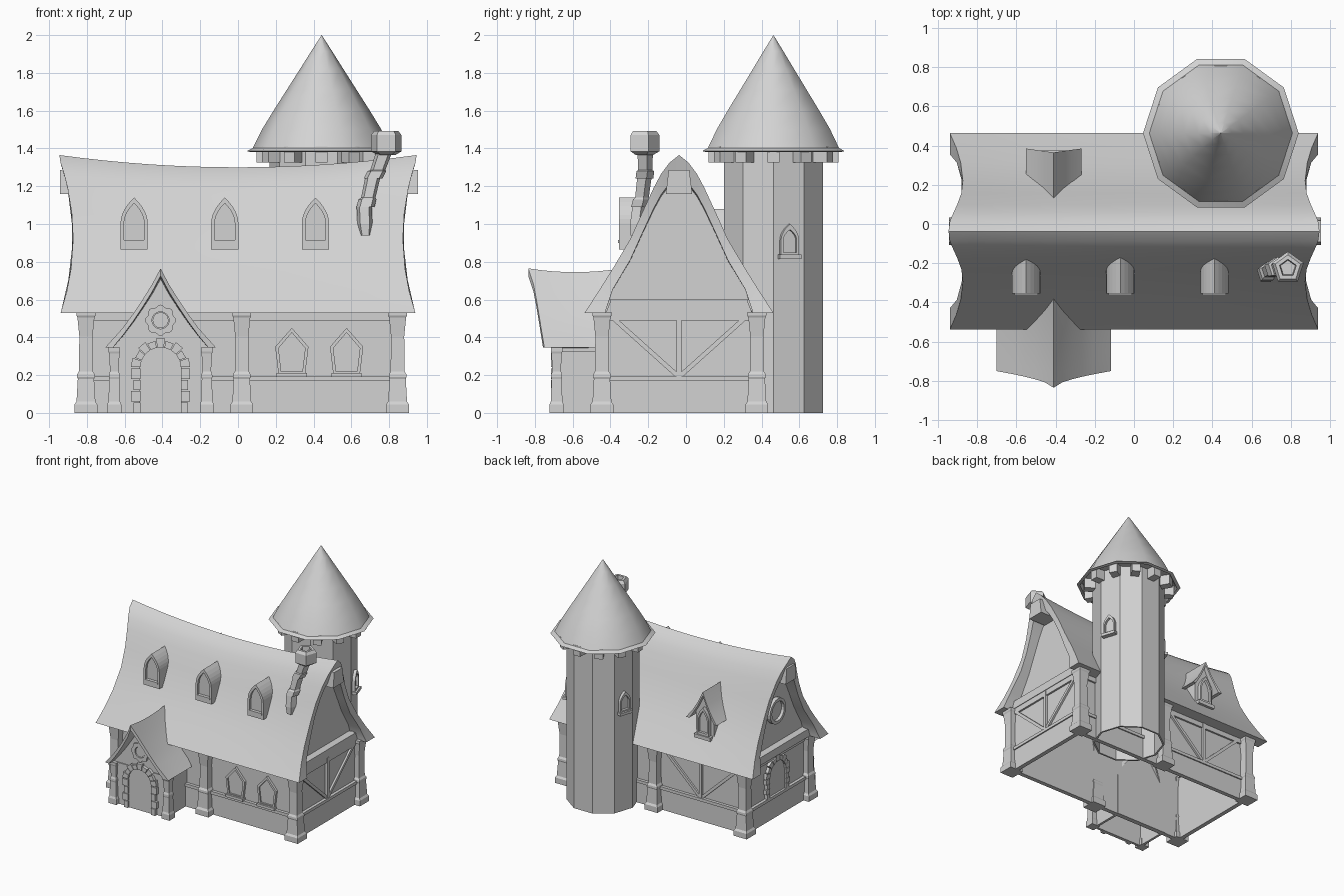
import bpy, bmesh, math
from mathutils import Vector

if "Cube" in bpy.data.objects:
    bpy.data.objects.remove(bpy.data.objects["Cube"])

GREY = (0.65, 0.65, 0.65, 1)
mat = bpy.data.materials.new("light_grey")
mat.use_nodes = True
mat.diffuse_color = GREY
mat.node_tree.nodes["Principled BSDF"].inputs["Base Color"].default_value = GREY

MID = -0.037                      # y of the house ridge
PX = -0.41                        # x of the porch and back dormer
FRONT, BACK, LEFT, RIGHT = -90, 90, 180, 0


def build(name, verts, faces, smooth=None):
    me = bpy.data.meshes.new(name)
    me.from_pydata([tuple(v) for v in verts], [], faces)
    bm = bmesh.new()
    bm.from_mesh(me)
    bmesh.ops.remove_doubles(bm, verts=bm.verts, dist=0.0002)
    bmesh.ops.recalc_face_normals(bm, faces=bm.faces)
    bm.to_mesh(me)
    bm.free()
    me.materials.append(mat)
    if smooth:
        me.polygons.foreach_set("use_smooth", [True] * len(me.polygons))
        me.set_sharp_from_angle(angle=math.radians(smooth))
    ob = bpy.data.objects.new(name, me)
    bpy.context.collection.objects.link(ob)


def facing(deg, x, y):
    """Map (across, up, outward) onto a vertical wall that faces deg."""
    a = math.radians(deg)
    c, s = math.cos(a), math.sin(a)
    return lambda u, v, w: Vector((x - s * u + c * w, y + c * u + s * w, v))


def level(u, v, w):
    return Vector((u, v, w))


def panel(name, at, pts, w0, w1):
    n = len(pts)
    verts = [at(u, v, w) for w in (w0, w1) for u, v in pts]
    faces = [tuple(range(n)), tuple(range(n, 2 * n))]
    faces += [(i, (i + 1) % n, n + (i + 1) % n, n + i) for i in range(n)]
    build(name, verts, faces)


def ring(name, at, outer, inner, w0, w1):
    n = len(outer)
    verts = [at(u, v, w) for loop, w in ((outer, w0), (outer, w1), (inner, w1), (inner, w0)) for u, v in loop]
    faces = [(k * n + i, k * n + (i + 1) % n, (k + 1) % 4 * n + (i + 1) % n, (k + 1) % 4 * n + i)
             for k in range(4) for i in range(n)]
    build(name, verts, faces)


def rect(u0, u1, v0, v1):
    return [(u0, v0), (u1, v0), (u1, v1), (u0, v1)]


def hollow(name, x0, x1, y0, y1, z0, z1, t=0.02):
    ring(name, level, rect(x0, x1, y0, y1), rect(x0 + t, x1 - t, y0 + t, y1 - t), z0, z1)


def beam(name, at, p, q, width, w0, w1):
    p, q = Vector(p), Vector(q)
    d = (q - p).normalized() * width / 2
    n = Vector((-d.y, d.x))
    panel(name, at, [p + n, p - n, q - n, q + n], w0, w1)


def arch(half, base, spring, top, pointed=True, n=6):
    side = []
    for i in range(n + 1):
        k = i / n
        u, v = (1 - k * k, k) if pointed else (math.cos(k * math.pi / 2), math.sin(k * math.pi / 2))
        side.append((half * u, spring + (top - spring) * v))
    return [(-half, base), (half, base)] + side + [(-u, v) for u, v in side[-2::-1]]


def loft(name, rings, n, phase=0, smooth=None):
    """Stack of regular polygons given as (x, y, z, radius)."""
    verts = []
    for x, y, z, r in rings:
        for i in range(n):
            a = math.radians(phase) + math.tau * i / n
            verts.append((x + r * math.cos(a), y + r * math.sin(a), z))
    faces = [(k * n + i, k * n + (i + 1) % n, (k + 1) * n + (i + 1) % n, (k + 1) * n + i)
             for k in range(len(rings) - 1) for i in range(n)]
    faces += [tuple(range(n)), tuple(range(len(verts) - n, len(verts)))]
    build(name, verts, faces, smooth)


def post(name, x, y, h, s=1.0):
    prof = [(.06, 0), (.06, .045), (.05, .06), (.043, .18), (.047, .19), (.046, .205),
            (.037, .22), (.035, h - .13), (.045, h - .03), (.05, h - .02), (.05, h)]
    loft(name, [(x, y, z, r * s * math.sqrt(2)) for r, z in prof], 4, 45)


def mirrored(prof):
    return [(-d, z) for d, z in prof[:0:-1]] + prof


def inset(prof, drop):
    eave_d, eave_z = prof[-1]
    return [(min(d, eave_d - drop), max(z - drop, eave_z)) for d, z in prof]


def roof(name, prof, drop, place, cols=12):
    """Solid gabled roof with flat eaves; prof is (offset, height) from ridge to eave."""
    outer = mirrored(prof)
    loop = outer + mirrored(inset(prof, drop))[::-1]
    m = len(loop)
    verts = [place(d, z, 2 * j / cols - 1) for j in range(cols + 1) for d, z in loop]
    faces = [(j * m + i, j * m + (i + 1) % m, (j + 1) * m + (i + 1) % m, (j + 1) * m + i)
             for j in range(cols) for i in range(m)]
    faces += [(b + i, b + i + 1, b + m - 2 - i, b + m - 1 - i)
              for b in (0, cols * m) for i in range(len(outer) - 1)]
    build(name, verts, faces, 30)


def v_frame(name, at, half, z0=0.19, z1=0.53):
    beam(name + "_stud", at, (0, z0), (0, z1), .026, 0, .02)
    for s in (-1, 1):
        beam(name + "_brace", at, (s * half, z1), (0, z0), .024, 0, .016)


def stone_arch(name, at, half, base, spring):
    panel(name + "_panel", at, arch(half, base, spring, spring + half, False), 0, .008)
    for s in (-1, 1):                                     # jamb stones
        rows = 4
        h = (spring - base) / rows
        for i in range(rows):
            out = half + (.045 if i % 2 else .032)
            panel(name + "_jamb", at, rect(s * (half - .005), s * out, base + i * h, base + i * h + h * .92), 0, .025)
    for i in range(9):                                    # arch stones
        a0, a1 = math.pi * (i + .05) / 9, math.pi * (i + .95) / 9
        out = half + (.032 if i % 2 else .045)
        pts = [(r * math.cos(a), spring + r * math.sin(a))
               for r, a in ((half - .005, a0), (out, a0), (out, a1), (half - .005, a1))]
        panel(name + "_voussoir", at, pts, 0, .025)


def arch_window(name, at, half, z0, z1, w0, w1, sill=.03):
    spring = z0 + (z1 - z0) * .5
    ring(name + "_frame", at, arch(half, z0, spring, z1), arch(half * .74, z0 + sill, spring, z1 - .03), w0, w1)
    panel(name + "_pane", at, arch(half * .8, z0 + sill * .7, spring, z1 - .025), w0, w1 - .02)


def circle(r, z, n=20, wave=0.0):
    return [((r + wave * math.cos(8 * a)) * math.cos(a), z + (r + wave * math.cos(8 * a)) * math.sin(a))
            for a in (math.tau * i / n for i in range(n))]


# House walls, plinth and rails
hollow("house_walls", -.80, .84, -.425, .35, 0, .60)
hollow("plinth", -.815, .855, -.44, .365, 0, .17)
hollow("plinth_rail", -.825, .865, -.45, .375, .17, .195, .03)
hollow("top_rail", -.815, .855, -.44, .365, .49, .535)
for x in (-.805, .02, .845):
    for y in (-.445, .375):
        post("wall_post", x, y, .535)

# House roof with sagging ridge and flared, curved ends
PROF = [(0, 1.365), (.05, 1.325), (.095, 1.265), (.135, 1.19), (.195, 1.06), (.258, .92),
        (.35, .765), (.425, .645), (.50, .53)]


def house_point(d, z, t):
    u = (z - .53) / .835
    end = .873 + .073 * min(1, abs(2 * u - .95)) ** 2
    return (t * end, MID + d, z - .065 * u * (1 - t * t))


roof("house_roof", PROF, .11, house_point, 16)

# Gable ends with ridge block and rail
for deg, x in ((RIGHT, .80), (LEFT, -.79)):
    at = facing(deg, x, MID)
    panel("gable_wall", at, mirrored(inset(PROF, .11)), -.02, 0)
    panel("gable_rail", at, [(-.385, .535), (.385, .535), (.36, .60), (-.36, .60)], 0, .06)
    panel("ridge_block", at, [(-.07, 1.16), (.07, 1.16), (.055, 1.285), (-.055, 1.285)], 0, .153)

# Timber framing
v_frame("right_frame", facing(RIGHT, .84, MID), .38)
v_frame("back_frame", facing(BACK, -.39, .35), .36)

# Left end: stone arched window and round window
stone_arch("left_arch", facing(LEFT, -.80, MID), .11, .195, .36)
at = facing(LEFT, -.79, MID)
ring("round_window_frame", at, circle(.105, .88), circle(.08, .88), 0, .035)
panel("round_window_pane", at, circle(.085, .88), 0, .01)

# Front wall windows with pointed heads
shape = [(-.07, .20), (.07, .20), (.088, .35), (0, .45), (-.088, .35)]
for x in (.285, .575):
    at = facing(FRONT, x, -.425)
    ring("front_window_frame", at, shape, [(u * .8, .31 + (v - .31) * .82) for u, v in shape], 0, .02)
    panel("front_window_pane", at, [(u * .85, .31 + (v - .31) * .85) for u, v in shape], 0, .008)
    panel("front_window_sill", at, rect(-.08, .08, .19, .212), 0, .035)

# Arched front dormers
for x in (-.55, -.07, .41):
    at = facing(FRONT, x, -.355)
    arch_window("front_dormer", at, .072, .865, 1.14, -.20, 0, .045)
    panel("front_dormer_sill", at, rect(-.06, .06, .90, .915), -.03, .006)

# Back dormer with its own gabled roof
at = facing(BACK, PX, .335)
panel("back_dormer_wall", at, [(-.085, .68), (.085, .68), (.085, .90), (0, 1.05), (-.085, .90)], -.2, 0)
arch_window("back_dormer_window", at, .055, .71, .95, 0, .03)
panel("back_dormer_sill", at, rect(-.075, .075, .69, .72), 0, .04)
roof("back_dormer_roof", [(0, 1.08), (.045, .985), (.09, .91), (.142, .845)], .03,
     lambda d, z, t: (PX + d, .255 + .13 * t - .02 * (1 - abs(d) / .142), z), 4)

# Porch
hollow("porch_walls", -.645, -.175, -.69, -.40, 0, .34)
hollow("porch_rail", -.655, -.165, -.695, -.41, .325, .345)
for x in (-.655, -.165):
    post("porch_post", x, -.685, .345, .62)
at = facing(FRONT, PX, -.69)
PORCH = [(0, .765), (.045, .68), (.095, .60), (.145, .525), (.20, .45), (.292, .347)]
panel("porch_gable", at, mirrored(inset(PORCH, .04)), -.02, 0)
stone_arch("porch_door", at, .112, 0, .24)
ring("rosette", at, circle(.077, .49, 48, .006), circle(.045, .49, 48), 0, .02)
panel("rosette_centre", at, circle(.042, .49), 0, .012)


def porch_point(d, z, t):
    k = abs(d) / .292
    front, back = -.835 + .085 * k ** .6, -.34 - .10 * k
    return (PX + d, front + (back - front) * (t + 1) / 2, z - .02 * (1 - k) * (1 - t * t))


roof("porch_roof", PORCH, .04, porch_point, 8)

# Round tower, open below, with conical roof and corbels
TX, TY = .443, .463
tower = [(.26, 1.38), (.26, 0), (.275, 0), (.275, 1.42)]
loft("tower_wall", [(TX, TY, z, r) for r, z in tower], 10)
cone = [(.25, 1.41), (.355, 1.405), (.372, 1.38), (.397, 1.386), (.365, 1.402),
        (.315, 1.502), (.252, 1.605), (.185, 1.71), (.115, 1.82), (.055, 1.915), (.0005, 2.0)]
loft("tower_roof", [(TX, TY, z, r) for r, z in cone], 10, 0, 33)
for i in range(12):
    panel("tower_corbel", facing(30 * i, TX, TY), rect(-.032, .032, 1.325, 1.41), .24, .345)
for deg in (18, 162):
    at = facing(deg, TX, TY)
    arch_window("tower_window", at, .05, .83, 1.0, .25, .285, .02)
    panel("tower_window_sill", at, rect(-.06, .06, .815, .838), .25, .30)

# Crooked chimney pipe and pot
pipe = [(.675, -.27, .94, .03), (.672, -.262, 1.0, .042), (.668, -.25, 1.09, .042), (.675, -.25, 1.09, .05),
        (.685, -.24, 1.13, .05), (.69, -.237, 1.14, .04), (.712, -.225, 1.24, .042), (.715, -.225, 1.24, .052),
        (.735, -.22, 1.28, .052), (.74, -.22, 1.285, .042), (.775, -.22, 1.385, .045)]
loft("chimney_pipe", pipe, 5, 90)
pot = [(1.365, .05), (1.385, .085), (1.47, .085), (1.492, .068), (1.492, .045), (1.43, .04)]
loft("chimney_pot", [(.785, -.225, z, r) for z, r in pot], 5, 90)
